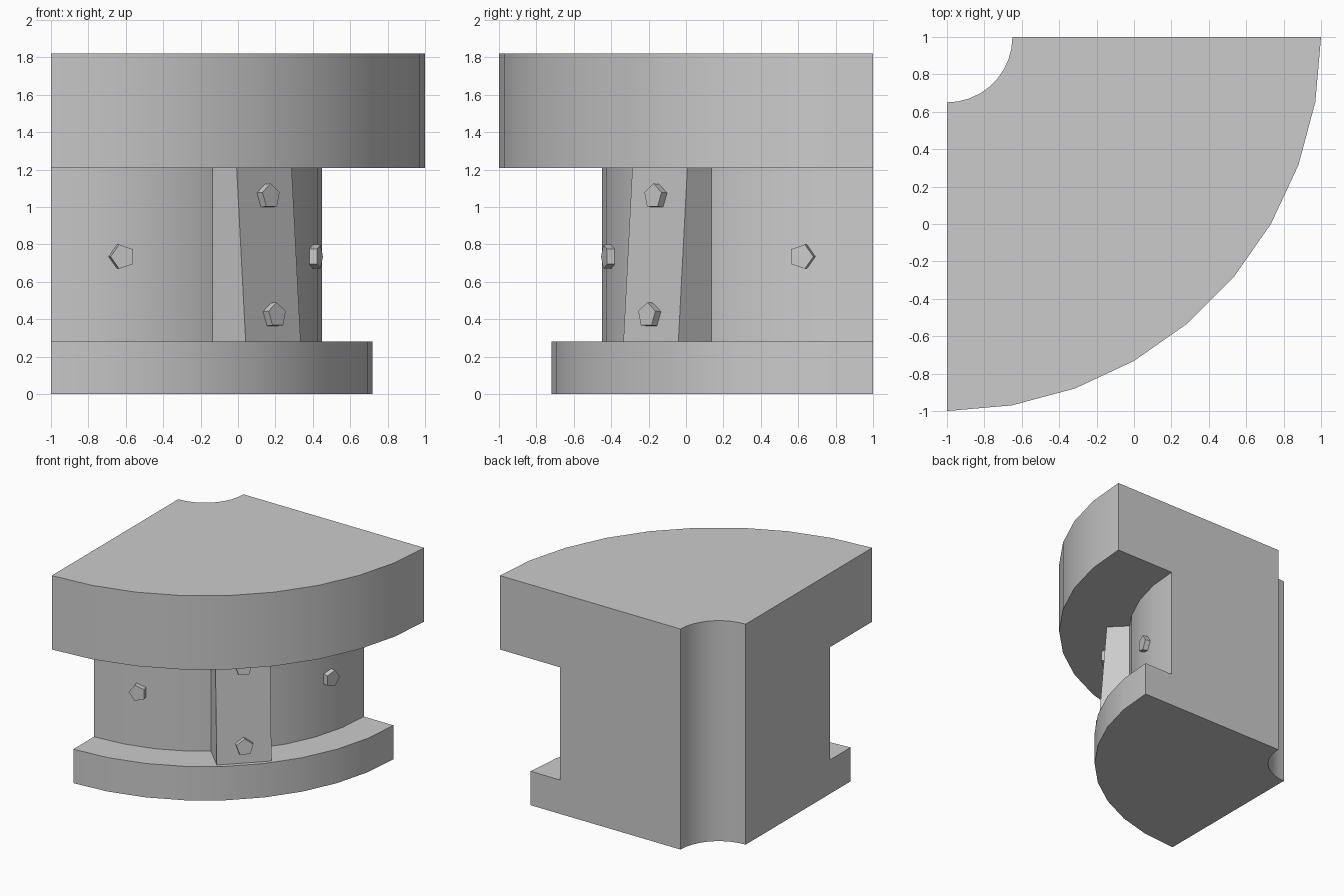
import bpy, bmesh, math
from mathutils import Vector

cube = bpy.data.objects.get("Cube")
if cube:
    bpy.data.objects.remove(cube, do_unlink=True)

stone = bpy.data.materials.new("plain_grey")
stone.use_nodes = True
GREY = (0.6, 0.6, 0.6, 1)
stone.diffuse_color = GREY
stone.node_tree.nodes["Principled BSDF"].inputs["Base Color"].default_value = GREY

AXIS = Vector((-1, 1, 0))      # centre of the quarter ring
UP = Vector((0, 0, 1))


def radial(deg):
    a = math.radians(deg)
    return Vector((math.sin(a), -math.cos(a), 0))


def tangent(deg):
    return radial(deg + 90)


def loft(name, sections, smooth=False):
    """Skin equal-length cross-sections and cap both ends."""
    bm = bmesh.new()
    rings = [[bm.verts.new(p) for p in s] for s in sections]
    for a, b in zip(rings, rings[1:]):
        for i in range(len(a)):
            j = (i + 1) % len(a)
            bm.faces.new((a[i], a[j], b[j], b[i]))
    bm.faces.new(rings[0])
    bm.faces.new(rings[-1])
    bmesh.ops.recalc_face_normals(bm, faces=bm.faces)
    mesh = bpy.data.meshes.new(name)
    bm.to_mesh(mesh)
    bm.free()
    mesh.materials.append(stone)
    obj = bpy.data.objects.new(name, mesh)
    bpy.context.collection.objects.link(obj)
    if smooth:
        bpy.ops.object.select_all(action='DESELECT')
        obj.select_set(True)
        bpy.context.view_layer.objects.active = obj
        bpy.ops.object.shade_smooth_by_angle(angle=math.radians(30))
    return obj


# Quarter ring body: base, recessed wall and overhanging top
profile = [(0.35, 0), (1.72, 0), (1.72, 0.28), (1.45, 0.28),
           (1.45, 1.21), (2, 1.21), (2, 1.82), (0.35, 1.82)]
loft("quarter_ring_body",
     [[AXIS + radial(10 * k) * r + UP * z for r, z in profile] for k in range(10)],
     smooth=True)

# Sloping buttress in the middle of the wall
LOW, HIGH = (1.68, 0.28), (1.612, 1.21)
side = [(1.38, 0.28), LOW, HIGH, (1.38, 1.21)]
loft("buttress",
     [[AXIS + radial(45) * r + tangent(45) * w + UP * z for r, z in side]
      for w in (-0.208, 0.208)])


def bolt(name, base, normal, point):
    """Five-sided bolt head whose first corner aims along point."""
    across = normal.cross(point)
    corners = [point * math.cos(t) + across * math.sin(t)
               for t in (math.tau * i / 5 for i in range(5))]
    loft(name, [[base + normal * d + c * 0.068 for c in corners]
                for d in (-0.02, 0.042)])


# Wall bolts point away from the buttress
for name, deg, way in (("wall_bolt_right", 15, -1), ("wall_bolt_left", 75, 1)):
    bolt(name, AXIS + radial(deg) * 1.445 + UP * 0.735, radial(deg), tangent(deg) * way)

# Buttress bolts follow the sloping face
slope = (radial(45) * (HIGH[0] - LOW[0]) + UP * (HIGH[1] - LOW[1])).normalized()
face_normal = tangent(45).cross(slope).normalized()
if face_normal.dot(radial(45)) < 0:
    face_normal = -face_normal
for name, z in (("buttress_bolt_lower", 0.42), ("buttress_bolt_upper", 1.055)):
    f = (z - LOW[1]) / (HIGH[1] - LOW[1])
    r = LOW[0] + (HIGH[0] - LOW[0]) * f
    bolt(name, AXIS + radial(45) * r + UP * z, face_normal, slope)
